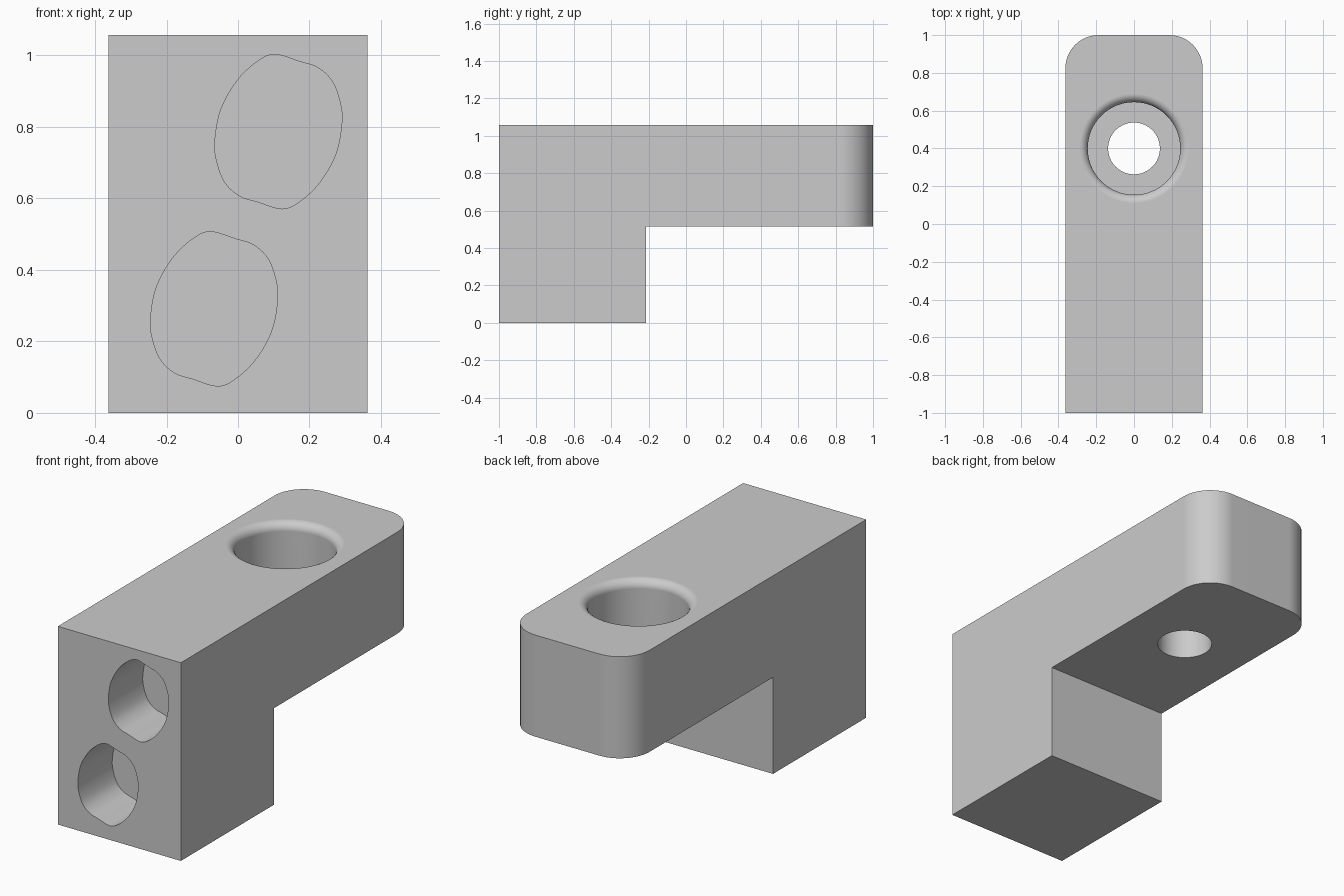
import bpy, bmesh, math
from mathutils import Vector

if "Cube" in bpy.data.objects:
    bpy.data.objects.remove(bpy.data.objects["Cube"], do_unlink=True)

HALF_W, TOP, STEP_Z, STEP_Y = 0.363, 1.057, 0.515, -0.215


def make_object(name, bm):
    bmesh.ops.recalc_face_normals(bm, faces=bm.faces[:])
    mesh = bpy.data.meshes.new(name)
    bm.to_mesh(mesh)
    bm.free()
    ob = bpy.data.objects.new(name, mesh)
    bpy.context.collection.objects.link(ob)
    return ob


def prism(points, direction):
    """Extrude a closed outline along a direction."""
    bm = bmesh.new()
    face = bm.faces.new([bm.verts.new(p) for p in points])
    ext = bmesh.ops.extrude_face_region(bm, geom=[face])
    moved = [v for v in ext["geom"] if isinstance(v, bmesh.types.BMVert)]
    bmesh.ops.translate(bm, verts=moved, vec=direction)
    return bm


def smooth_loop(points, steps=5):
    """Closed spline through the points."""
    out, n = [], len(points)
    for i in range(n):
        a, b, c, d = (Vector(points[(i + k) % n]) for k in (-1, 0, 1, 2))
        for s in range(steps):
            t = s / steps
            out.append(0.5 * (2 * b + (c - a) * t + (2 * a - 5 * b + 4 * c - d) * t ** 2
                              + (3 * b - a - 3 * c + d) * t ** 3))
    return out


# L-shaped block with rounded rear corners
side = [(-1, 0), (STEP_Y, 0), (STEP_Y, STEP_Z), (1, STEP_Z), (1, TOP), (-1, TOP)]
bm = prism([(-HALF_W, y, z) for y, z in side], (2 * HALF_W, 0, 0))
rear = [e for e in bm.edges
        if all(v.co.y > 0.99 for v in e.verts) and abs(e.verts[0].co.x - e.verts[1].co.x) < 0.01]
bmesh.ops.bevel(bm, geom=rear, offset=0.175, segments=12, profile=0.5, affect='EDGES')
body = make_object("bracket_body", bm)

# Stepped bolt hole with a rounded rim, as a lathed cutter
BORE, SINK, RIM, FLOOR = 0.137, 0.245, 0.045, 0.81
profile = [(0, 0.4), (BORE, 0.4), (BORE, FLOOR), (SINK, FLOOR)]
for i in range(9):
    a = math.pi / 2 * i / 8
    profile.append((SINK + RIM * (1 - math.cos(a)), TOP - RIM + RIM * math.sin(a)))
profile += [(SINK + RIM, TOP + 0.1), (0, TOP + 0.1)]
bm = bmesh.new()
verts = [bm.verts.new((r, 0.4, z)) for r, z in profile]
edges = [bm.edges.new(pair) for pair in zip(verts, verts[1:])]
bmesh.ops.spin(bm, geom=verts + edges, cent=(0, 0.4, 0), axis=(0, 0, 1),
               angle=math.tau, steps=64)
bmesh.ops.remove_doubles(bm, verts=bm.verts[:], dist=0.0005)
cutters = [make_object("bolt_hole_cutter", bm)]

# Two slanted oval pockets in the front, point-symmetric outline
half = [(-0.01, 0.216), (0.059, 0.196), (0.11, 0.179), (0.151, 0.14), (0.174, 0.076),
        (0.177, 0.02), (0.16, -0.064), (0.115, -0.143), (0.059, -0.196)]
oval = smooth_loop(half + [(-x, -z) for x, z in half])
for name, cx, cz in (("upper", 0.113, 0.787), ("lower", -0.067, 0.291)):
    bm = prism([(cx + p.x, -1.1, cz + p.y) for p in oval], (0, 0.39, 0))
    cutters.append(make_object(name + "_pocket_cutter", bm))

# Cut the holes
bpy.ops.object.select_all(action='DESELECT')
bpy.context.view_layer.objects.active = body
body.select_set(True)
for cutter in cutters:
    cutter.hide_render = True
    mod = body.modifiers.new("cut", 'BOOLEAN')
    mod.operation, mod.solver, mod.object = 'DIFFERENCE', 'EXACT', cutter
    bpy.ops.object.modifier_apply(modifier=mod.name)
    bpy.data.objects.remove(cutter, do_unlink=True)

# Smooth the curved walls, keep the flats flat
bpy.ops.object.shade_smooth_by_angle(angle=math.radians(30))
weighted = body.modifiers.new("flat_faces", 'WEIGHTED_NORMAL')
weighted.keep_sharp = True

# Plain grey material
grey = bpy.data.materials.new("plain_grey")
grey.use_nodes = True
colour = (0.6, 0.6, 0.6, 1)
grey.diffuse_color = colour
grey.node_tree.nodes["Principled BSDF"].inputs["Base Color"].default_value = colour
body.data.materials.clear()
body.data.materials.append(grey)
